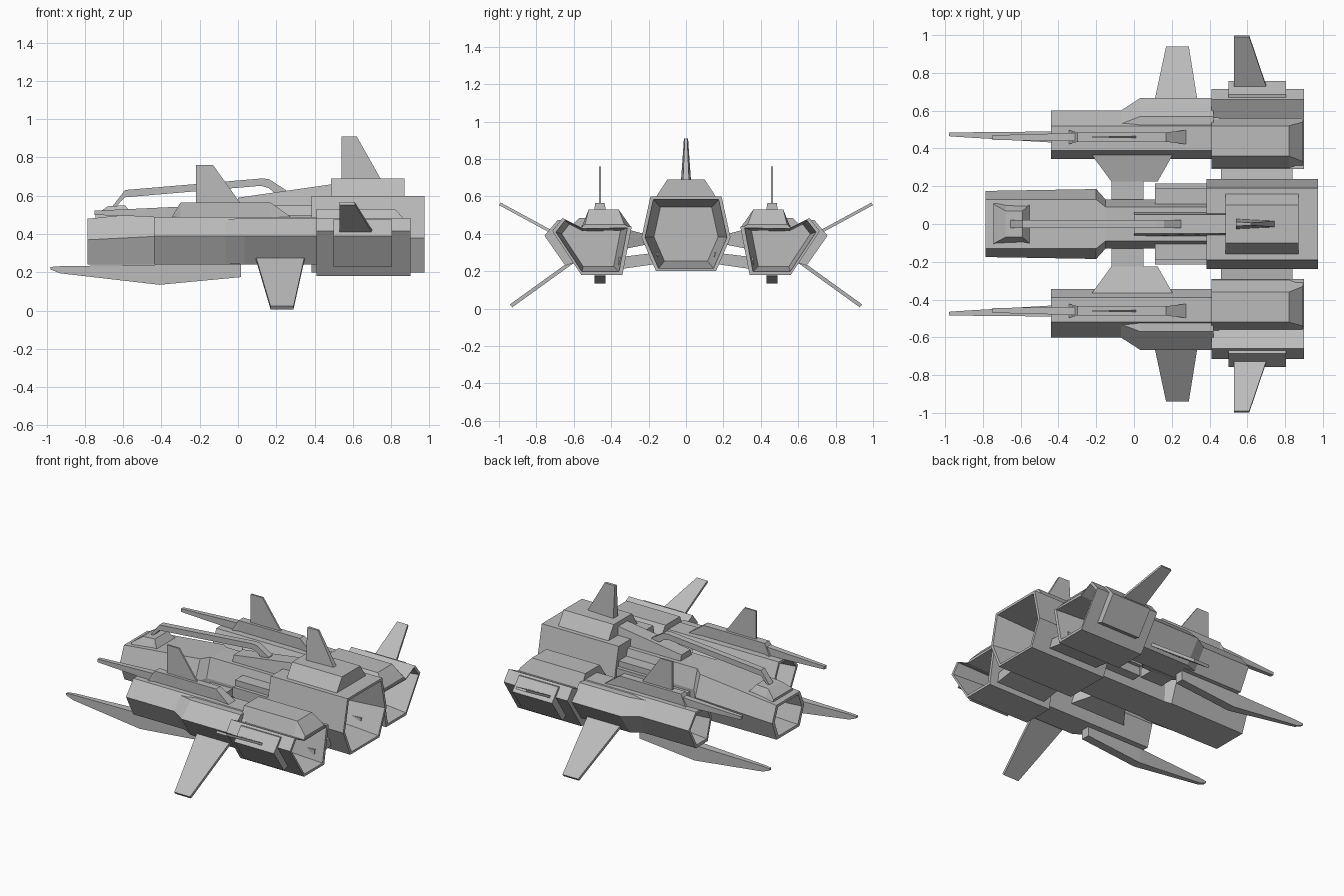
import bpy, bmesh
from mathutils import Vector

old = bpy.data.objects.get("Cube")
if old:
    bpy.data.objects.remove(old, do_unlink=True)

grey = bpy.data.materials.new("hull_grey")
grey.use_nodes = True
colour = (0.5, 0.5, 0.5, 1)
grey.diffuse_color = colour
grey.node_tree.nodes["Principled BSDF"].inputs["Base Color"].default_value = colour


def loft(name, rings, flip=False):
    """Skin a list of equal-length 3D rings and cap both ends."""
    bm = bmesh.new()
    sign = -1 if flip else 1
    loops = [[bm.verts.new((x, y * sign, z)) for x, y, z in ring] for ring in rings]
    n = len(loops[0])
    for a, b in zip(loops, loops[1:]):
        for i in range(n):
            j = (i + 1) % n
            bm.faces.new((a[i], a[j], b[j], b[i]))
    bm.faces.new(loops[0])
    bm.faces.new(loops[-1])
    bmesh.ops.recalc_face_normals(bm, faces=bm.faces)
    mesh = bpy.data.meshes.new(name)
    bm.to_mesh(mesh)
    bm.free()
    mesh.materials.append(grey)
    obj = bpy.data.objects.new(name, mesh)
    bpy.context.collection.objects.link(obj)
    return obj


def pair(name, rings):
    loft("left_bank_" + name, rings)
    loft("right_bank_" + name, rings, True)


def section(x, yz, s=1.0):
    """Cross-section at x, scaled about its middle."""
    cy = sum(p[0] for p in yz) / len(yz)
    cz = sum(p[1] for p in yz) / len(yz)
    return [(x, cy + (y - cy) * s, cz + (z - cz) * s) for y, z in yz]


def both(half):
    """Mirror a half profile across the centre line."""
    return half + [(-y, z) for y, z in reversed(half)]


def mouth(x, yz, depth, rim, inner):
    """Rings of a recessed opening, deepest first."""
    return [section(x + depth, yz, inner), section(x, yz, rim), section(x, yz)]


def box(y0, y1, z0, z1):
    return [(y0, z0), (y1, z0), (y1, z1), (y0, z1)]


def plate(outline, thick):
    """Two parallel copies of an outline, offset along the thickness."""
    t = Vector(thick) / 2
    return [[Vector(p) + t for p in outline], [Vector(p) - t for p in outline]]


# --- central hull ---
engine = both([(0.19, 0.6), (0.238, 0.38), (0.16, 0.2)])
loft("main_engine", [section(0.385, engine)] + mouth(0.975, engine, -0.3, 0.92, 0.72)[::-1])

nose_front = both([(0.13, 0.48), (0.175, 0.37), (0.125, 0.24)])
nose_back = both([(0.13, 0.54), (0.185, 0.4), (0.13, 0.24)])
waist = both([(0.09, 0.55), (0.13, 0.42), (0.12, 0.24)])
loft("nose_and_waist", mouth(-0.785, nose_front, 0.2, 0.85, 0.7)
     + [section(-0.2, nose_back), section(-0.15, waist), section(0.4, waist)])

# --- dorsal plate, tail fin and ridge ---
loft("dorsal_plate", [section(x, both([(0.1, 0.69), (0.165, 0.59)])) for x in (0.485, 0.87)])
loft("tail_fin", [[(0.54, -w, z), (b, -w * 0.6, z), (b, w * 0.6, z), (0.54, w, z)]
                  for w, b, z in ((0.027, 0.75, 0.68), (0.011, 0.62, 0.91))])
loft("dorsal_ridge", [section(0.0, both([(0.05, 0.59), (0.065, 0.53)])),
                      section(0.49, both([(0.05, 0.66), (0.065, 0.53)]))])
loft("nose_block", [section(x, both([(w, z), (0.11, 0.47)]))
                    for x, w, z in ((-0.745, 0.105, 0.5), (-0.68, 0.07, 0.545),
                                    (-0.59, 0.07, 0.55), (-0.55, 0.105, 0.5))])

# --- thin rail arching over the hull ---
rail = ((-0.66, 0.52, 0.54), (-0.59, 0.592, 0.63), (0.12, 0.652, 0.69),
        (0.16, 0.64, 0.688), (0.25, 0.57, 0.63))
loft("dorsal_rail", [section(x, box(-0.022, 0.022, a, b)) for x, a, b in rail])

# --- side boxes beside the waist ---
pair("waist_box", [section(x, box(0.1, 0.19, 0.3, 0.5)) for x in (0.11, 0.4)])
pair("waist_pipe", [section(x, box(0.16, 0.215, 0.36, 0.46)) for x in (0.11, 0.4)])

# --- outer pods ---
pod = [(0.39, 0.49), (0.52, 0.49), (0.6, 0.39), (0.52, 0.24), (0.39, 0.24), (0.345, 0.39)]
pair("pod_body", mouth(-0.44, pod, 0.15, 0.85, 0.7) + [section(0.45, pod)])

pod_engine = [(0.29, 0.44), (0.56, 0.435), (0.66, 0.485), (0.715, 0.415), (0.56, 0.18), (0.34, 0.18)]
pair("pod_engine", [section(0.41, pod_engine)] + mouth(0.9, pod_engine, -0.25, 0.9, 0.74)[::-1])

cover = [(0.36, 0.53), (0.52, 0.53), (0.56, 0.43), (0.29, 0.43)]
cover_end = [(0.33, 0.45), (0.54, 0.45), (0.56, 0.43), (0.29, 0.43)]
pair("pod_engine_cover", [section(0.41, cover), section(0.82, cover), section(0.895, cover_end)])

shoulder = [(0.5, 0.485), (0.57, 0.485), (0.668, 0.39), (0.565, 0.24), (0.5, 0.24)]
shoulder_start = [(0.5, 0.47), (0.53, 0.475), (0.6, 0.39), (0.52, 0.25), (0.5, 0.25)]
pair("pod_shoulder", [section(-0.07, shoulder_start), section(0.035, shoulder), section(0.42, shoulder)])

# --- armour plates wrapped round the outer pod corner ---
armour = [(0.66, 0.47), (0.685, 0.475), (0.757, 0.39), (0.645, 0.23), (0.6, 0.245), (0.69, 0.4)]
pair("armour_plate", [section(x, armour) for x in (0.5, 0.805)])

# --- spine, spear and upright fin on each pod ---
pair("pod_spine", [section(x, box(0.46 - w, 0.46 + w, 0.48, z))
                   for x, w, z in ((-0.345, 0.037, 0.49), (-0.3, 0.025, 0.565),
                                   (0.17, 0.025, 0.565), (0.275, 0.037, 0.49))])
pair("pod_spear", [section(-0.75, box(0.445, 0.47, 0.5, 0.522)),
                   section(-0.3, box(0.438, 0.482, 0.485, 0.543))])
pair("pod_fin", plate([(-0.22, 0.46, 0.55), (-0.22, 0.46, 0.76),
                       (-0.13, 0.46, 0.76), (0.02, 0.46, 0.55)], (0, 0.012, 0)))

# --- keel blade under each pod ---
keel = ((-0.98, 0.475, 0.01, 0.215, 0.228), (-0.93, 0.473, 0.012, 0.195, 0.232),
        (-0.41, 0.46, 0.03, 0.135, 0.24), (0.015, 0.46, 0.03, 0.175, 0.25))
pair("keel_blade", [section(x, box(y - w, y + w, a, b)) for x, y, w, a, b in keel])

# --- canted wings ---
pair("upper_wing", plate([(0.53, 0.7, 0.4), (0.53, 0.995, 0.56),
                          (0.61, 0.995, 0.56), (0.71, 0.7, 0.4)], (0, -0.008, 0.014)))
pair("lower_wing", plate([(0.09, 0.56, 0.285), (0.17, 0.935, 0.015),
                          (0.29, 0.935, 0.015), (0.35, 0.56, 0.285)], (0, 0.012, 0.016)))

# --- links between pods and hull ---
def slab(y, x0, x1, z0, z1):
    return [(x0, y, z0), (x1, y, z0), (x1, y, z1), (x0, y, z1)]

pair("pylon", [slab(0.375, -0.23, 0.21, 0.31, 0.44), slab(0.225, -0.12, 0.125, 0.34, 0.4)])
pair("pylon_link", [slab(y, -0.12, 0.05, 0.34, 0.4) for y in (0.1, 0.24)])
pair("rear_strut", [slab(0.36, 0.46, 0.84, 0.21, 0.275), slab(0.15, 0.46, 0.84, 0.24, 0.3)])
